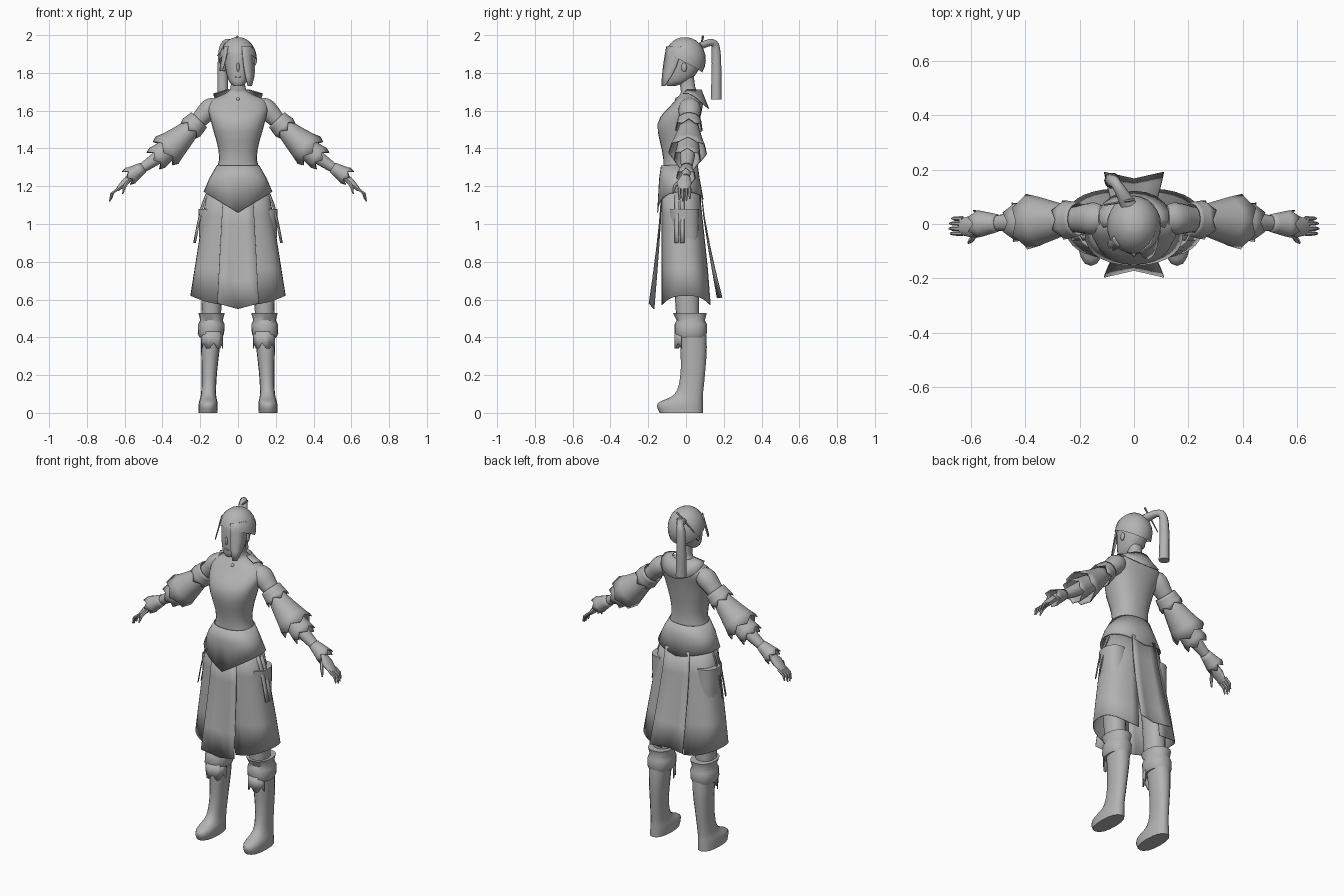
import bpy, bmesh
from math import sin, cos, pi, radians
from mathutils import Vector, Matrix

if "Cube" in bpy.data.objects:
    bpy.data.objects.remove(bpy.data.objects["Cube"])

grey = bpy.data.materials.new("plain grey")
grey.use_nodes = True
grey.diffuse_color = (0.45, 0.45, 0.45, 1)
shader = next(node for node in grey.node_tree.nodes if node.type == "BSDF_PRINCIPLED")
shader.inputs["Base Color"].default_value = grey.diffuse_color


def mix(start, end, amount):
    return start + (end - start) * amount


def smooth(controls, steps=4):
    """Pass a Catmull-Rom spline through rows of control values."""
    last = len(controls) - 1
    result = []
    for k in range(last):
        a, b, c, d = (controls[min(max(k + offset, 0), last)] for offset in (-1, 0, 1, 2))
        for step in range(steps):
            t = step / steps
            result.append([q + t * (r - p + t * (2 * p - 5 * q + 4 * r - s + t * (3 * (q - r) + s - p))) / 2
                           for p, q, r, s in zip(a, b, c, d)])
    return result + [list(controls[last])]


def skin(name, rows, closed=True, cap_start=True, cap_end=True, thickness=0, angle=50):
    """Skin rows of points: closed rows make a loft, open rows make a cloth panel."""
    bm = bmesh.new()
    rings = [[bm.verts.new(point) for point in row] for row in rows]
    count = len(rings[0])
    for upper, lower in zip(rings, rings[1:]):
        for i in range(count if closed else count - 1):
            j = (i + 1) % count
            bm.faces.new((upper[i], upper[j], lower[j], lower[i]))
    if closed and cap_start:
        bm.faces.new(rings[0])
    if closed and cap_end:
        bm.faces.new(rings[-1])
    bmesh.ops.recalc_face_normals(bm, faces=bm.faces)
    mesh = bpy.data.meshes.new(name)
    bm.to_mesh(mesh)
    bm.free()
    mesh.materials.append(grey)
    part = bpy.data.objects.new(name, mesh)
    bpy.context.collection.objects.link(part)
    bpy.ops.object.select_all(action="DESELECT")
    part.select_set(True)
    bpy.context.view_layer.objects.active = part
    bpy.ops.object.shade_smooth_by_angle(angle=radians(angle))
    if thickness:
        solid = part.modifiers.new("thickness", "SOLIDIFY")
        solid.thickness = thickness
        solid.offset = 0
    return part


def cloth(name, rows, closed=False):
    return skin(name, rows, closed, cap_start=False, cap_end=False, thickness=.005)


def pair(part):
    """Name the part as left and add its mirrored right copy."""
    name = part.name
    part.name = "left_" + name
    other = part.copy()
    other.data = part.data.copy()
    other.data.transform(Matrix.Scale(-1, 4, (1, 0, 0)))
    other.data.flip_normals()
    other.name = "right_" + name
    bpy.context.collection.objects.link(other)


def oval(z, width, front, back, middle=0, sides=20, power=2.3, start=0, sweep=360):
    """Horizontal rounded section, or an arc of one."""
    points = []
    for i in range(sides if sweep == 360 else sides + 1):
        turn = radians(start + sweep * i / sides)
        x, y = (abs(v) ** (2 / power) * (1 if v > 0 else -1) for v in (cos(turn), sin(turn)))
        points.append(Vector((middle + width * x, mix(front, back, (y + 1) / 2), z)))
    return points


def rings(path, sides=10, across=(0, 1, 0), zigzag=0):
    """Sections along (x, y, z, width, depth); zigzag makes a pointed hem."""
    points = [Vector(row[:3]) for row in path]
    rows = []
    for k, (*_, width, depth) in enumerate(path):
        along = (points[min(k + 1, len(points) - 1)] - points[max(k - 1, 0)]).normalized()
        side = Vector(across)
        side = (side - along * along.dot(side)).normalized()
        up = along.cross(side)
        turns = [2 * pi * i / sides for i in range(sides)]
        rows.append([points[k] + side * width * cos(a) + up * depth * sin(a) for a in turns])
    rows[-1] = [p + along * zigzag * (-1) ** i for i, p in enumerate(rows[-1])]
    return rows


def ball(name, centre, size):
    """Small ellipsoid."""
    rows = []
    for k in range(1, 8):
        tilt = pi * k / 8
        x, y, z = (Vector(centre) + Vector((0, 0, size[2] * cos(tilt))))
        rows.append(oval(z, size[0] * sin(tilt), y - size[1] * sin(tilt), y + size[1] * sin(tilt), x, 10, 2))
    return skin(name, rows, angle=80)


# Torso and neck: height, half width, front, back
torso = [(1, .14, -.1, .07), (1.15, .17, -.13, .08), (1.34, .1, -.12, .05), (1.53, .14, -.15, .07),
         (1.64, .16, -.07, .09), (1.69, .07, -.03, .07), (1.72, .04, -.03, .05), (1.8, .04, -.04, .04)]
skin("torso", [oval(*row, sides=24) for row in smooth(torso)], angle=80)

# Bodice hem dipping to a point in front
hem = [oval(*row, sides=28) for row in ((1.31, .11, -.13, .06), (1.24, .15, -.14, .07), (1.17, .18, -.15, .09))]
for point in hem[-1]:
    point.z -= (.11 if point.y < 0 else .04) * (1 - abs(point.x) / .18)
cloth("bodice_hem", hem, closed=True)

# Collar over the back and shoulders, with a pendant in front
arc = [radians(a) for a in range(-30, 211, 20)]
cloth("collar", [[(mix(.06, .13, f) * cos(a), .03 + mix(.05, .09, f) * sin(a),
                   1.71 - .02 * f - .08 * f * max(0, sin(a))) for a in arc] for f in (0, .5, 1)])
ball("pendant", (0, -.05, 1.66), (.01, .01, .01))

# Side skirt panels, longer toward the slits
drop = [f / 4 for f in range(5)]
skirt = [oval(mix(1.19, .62, f), mix(.16, .25, f), -.13, mix(.07, .13, f), sides=16, power=2.7, start=-79, sweep=158)
         for f in drop]
for point in skirt[-1]:
    point.z -= .05 * abs(point.y / .13) ** 3
pair(cloth("side_skirt", skirt))


def flap(name, top, bottom, near, far, dip):
    """Hanging centre panel that swings outward and has a centre crease."""
    rows = []
    for f in drop:
        y = mix(near, far, f ** 1.3)
        rows.append([(mix(.08, .11, f) * u, y * (1 - .13 * f * (1 - abs(u))),
                      mix(top, bottom, f) - dip * f * (1 - abs(u))) for u in (-1, -.5, 0, .5, 1)])
    cloth(name, rows)


flap("front_flap", 1.15, .58, -.13, -.195, .03)
flap("back_flap", 1.17, .61, .08, .19, 0)

# Hip ribbons
for name, y in (("front_hip_ribbon", -.05), ("rear_hip_ribbon", -.02)):
    pair(cloth(name, [[(mix(.16, .23, f ** .7) + s * .01, y + s * .02, mix(1.17, .9, f)) for s in (-.5, .5)]
                      for f in drop]))

# Legs, boots and cuffs, leaning outward toward the floor
boot = [(0, .05, -.14, .09), (.05, .05, -.15, .09), (.1, .04, -.06, .09), (.2, .04, -.03, .1),
        (.35, .05, -.03, .11), (.5, .06, -.04, .1)]
cuff = [(.4, .06, -.05, .1), (.42, .07, -.06, .11), (.47, .07, -.06, .11), (.49, .06, -.05, .1), (.53, .07, -.07, .11)]
thigh = [(.48, .05, -.05, .07), (1.08, .07, -.09, .07)]
for name, sections in (("boot", smooth(boot)), ("cuff", cuff), ("thigh", thigh)):
    pair(skin(name, [oval(*row, middle=.16 - .04 * min(row[0], .5), sides=16) for row in sections]))
strip = [oval(z, .06, -.06, .1, middle=.14, sides=8, start=190, sweep=140) for z in (.43, .34)]
for point in strip[-1][1::3]:
    point.z += .03
pair(cloth("boot_flap", strip))


def on_arm(t, radius):
    """Section of the arm at t, from shoulder to wrist, with a slight sag."""
    x, y, z = Vector((.15, .02, 1.61)).lerp(Vector((.58, 0, 1.25)), max(t, 0)) + Vector((.4, 0, -.3)) * min(t, 0)
    return x, y, z - .03 * sin(pi * max(t, 0)), radius, radius * .92


# Arms, sleeves and bracers
arm = smooth([(-.1, .04), (0, .06), (.2, .045), (.6, .04), (.8, .03), (1, .02)], 3)
pair(skin("arm", rings([on_arm(*row) for row in arm], 14)))
sleeves = {"shoulder_frill": (.13, .24, .06, .07), "flared_sleeve": (.18, .55, .045, .1),
           "inner_sleeve": (.42, .67, .055, .07), "bracer": (.82, 1, .03, .05)}
for name, (begin, end, narrow, wide) in sleeves.items():
    path = [on_arm(mix(begin, end, f), mix(narrow, wide, f)) for f in drop]
    pair(cloth(name, rings(path, 12, zigzag=.013), closed=True))

# Hands
pair(skin("palm", rings([(.56, 0, 1.26, .02, .02), (.6, -.01, 1.22, .04, .02), (.64, -.01, 1.18, .03, .01)])))
digits = {"index": (-.035, .9), "middle": (-.017, 1), "ring": (.002, .95), "little": (.02, .8)}
for name, (y, reach) in digits.items():
    finger = [(.63 + reach * out, y, 1.19 - reach * down, thick, thick)
              for out, down, thick in ((0, 0, .009), (.04, .03, .008), (.05, .07, .004))]
    pair(skin(name + "_finger", rings(finger, 6)))
pair(skin("thumb", rings([(.58, -.03, 1.23, .01, .01), (.6, -.06, 1.2, .01, .01), (.61, -.07, 1.16, .004, .004)], 6)))

# Head and face
head = [(1.73, .02, -.1, -.06), (1.76, .05, -.11, .02), (1.84, .07, -.11, .08), (1.92, .07, -.1, .08),
        (1.96, .04, -.06, .05)]
skin("head", [oval(*row) for row in smooth(head)], angle=80)
ball("nose", (0, -.11, 1.83), (.008, .01, .025))
ball("lips", (0, -.107, 1.78), (.017, .007, .006))
pair(ball("ear", (.073, -.01, 1.83), (.008, .015, .025)))

# Hair cap: low at the nape, high over the brow
cap = []
for k in range(1, 9):
    row = []
    for i in range(24):
        turn = 2 * pi * i / 24
        tilt = radians(97 + 27 * sin(turn)) * k / 8
        row.append((.1 * sin(tilt) * cos(turn), .11 * sin(tilt) * sin(turn) - .005, 1.87 + .12 * cos(tilt)))
    cap.append(row)
skin("hair_cap", cap, cap_end=False, angle=80)


def lock(name, inner, outer, tip, length):
    """Strand hugging the head between two angles and narrowing to a tip."""
    rows = []
    for f in drop:
        size = mix(.82, 1.12, f)
        turns = [radians(mix(mix(inner, outer, u), tip + 12 * u, f ** 2)) for u in (0, .5, 1)]
        rows.append([(.1 * size * cos(a), .13 * size * sin(a), 1.94 - length * f) for a in turns])
    cloth(name, rows)


lock("left_fringe", -75, -15, -62, .21)
lock("right_lock", -155, -130, -150, .13)

# Ponytail and hair pin
tail = [(-.02, .07, 1.94, .03, .02), (-.06, .14, 1.96, .02, .02), (-.08, .16, 1.9, .025, .025), (-.08, .16, 1.66, .03, .03)]
skin("ponytail", rings(smooth(tail), across=(1, 0, 0)))
skin("hair_pin", rings([(-.11, .07, 1.89, .003, .003), (0, .09, 1.995, .006, .006)], 6))
